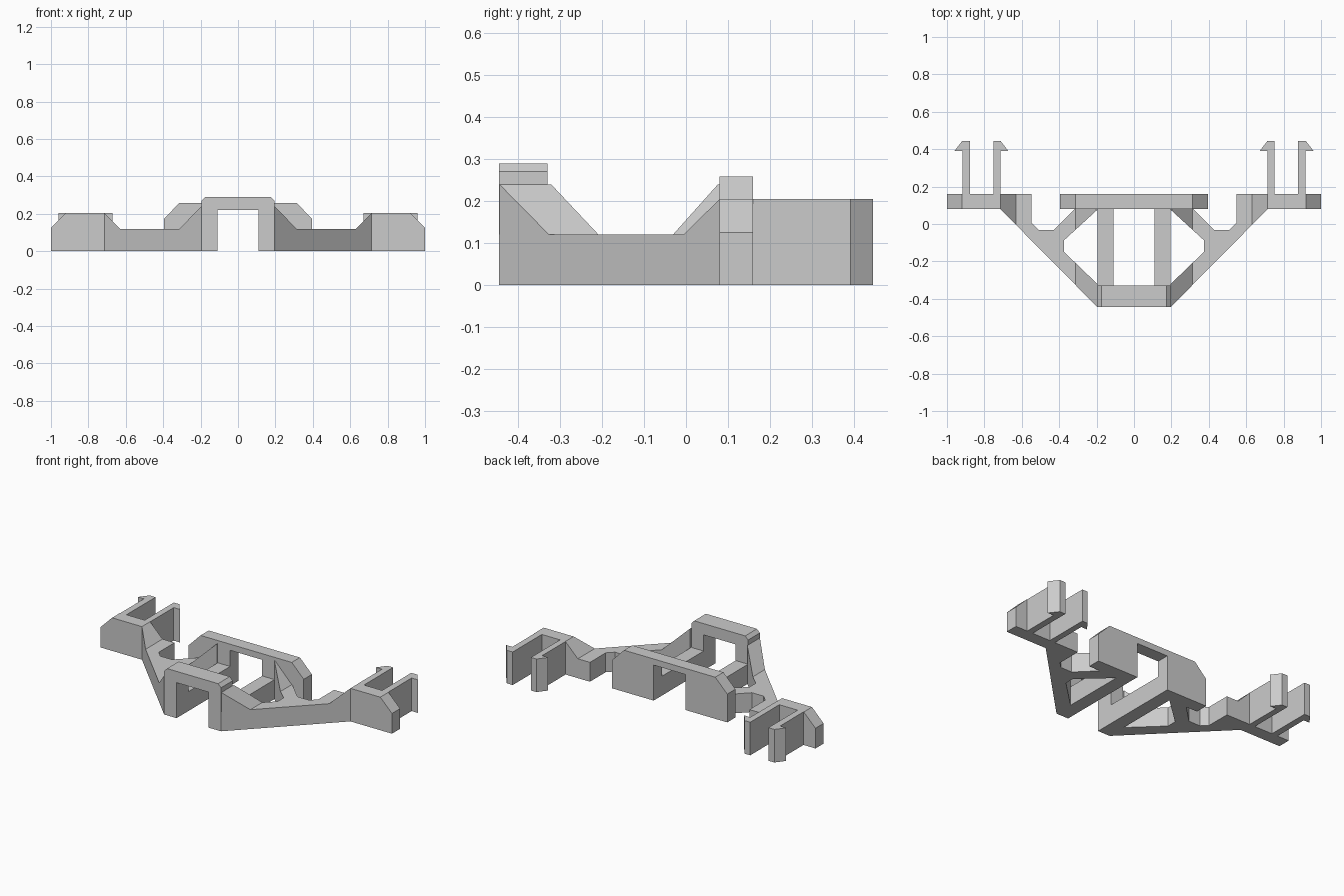
import bpy
import bmesh
from mathutils import Vector

cube = bpy.data.objects.get("Cube")
if cube:
    bpy.data.objects.remove(cube, do_unlink=True)

grey = bpy.data.materials.new("plain grey")
grey.use_nodes = True
colour = (0.6, 0.6, 0.6, 1)
grey.diffuse_color = colour
grey.node_tree.nodes["Principled BSDF"].inputs["Base Color"].default_value = colour


def prism(name, points, axis, low, high):
    """Extrude a flat outline along y (points are x, z) or z (points are x, y)."""
    bm = bmesh.new()
    place = (lambda a, b: (a, low, b)) if axis == "y" else (lambda a, b: (a, b, low))
    face = bm.faces.new([bm.verts.new(place(a, b)) for a, b in points])
    moved = bmesh.ops.extrude_face_region(bm, geom=[face])["geom"]
    depth = high - low
    shift = Vector((0, depth, 0)) if axis == "y" else Vector((0, 0, depth))
    bmesh.ops.translate(bm, vec=shift,
                        verts=[v for v in moved if isinstance(v, bmesh.types.BMVert)])
    bmesh.ops.recalc_face_normals(bm, faces=bm.faces)
    mesh = bpy.data.meshes.new(name)
    bm.to_mesh(mesh)
    bm.free()
    mesh.materials.append(grey)
    obj = bpy.data.objects.new(name, mesh)
    bpy.context.collection.objects.link(obj)
    return obj


def apply(obj, mod):
    bpy.context.view_layer.objects.active = obj
    bpy.ops.object.modifier_apply(modifier=mod.name)


def combine(obj, tool, operation):
    mod = obj.modifiers.new("cut", "BOOLEAN")
    mod.operation = operation
    mod.solver = "EXACT"
    mod.object = tool
    apply(obj, mod)
    bpy.data.objects.remove(tool, do_unlink=True)


def mirror(obj):
    apply(obj, obj.modifiers.new("mirror", "MIRROR"))


def symmetric(half):
    return half + [(-x, z) for x, z in reversed(half)]


FRONT, BACK = -0.445, 0.445
BAR_FRONT, BAR_BACK = 0.08, 0.16
LEG = 0.11          # inner face of the legs and rails
CORNER = 0.195      # outer face of the front arch
LOW, CLIP_TOP, OPENING = 0.12, 0.205, 0.22

# Front arch with clipped top corners
prism("front_arch", symmetric([(LEG, OPENING), (LEG, 0), (CORNER, 0), (CORNER, 0.27),
                               (0.175, 0.29)]), "y", FRONT, -0.33)

# Rear arch, wider, with large sloping shoulders
prism("rear_arch", symmetric([(LEG, OPENING), (LEG, 0), (0.395, 0), (0.395, 0.175),
                              (0.313, 0.258)]), "y", BAR_FRONT, BAR_BACK)

# Side arms: plan outline trimmed by the height profile
arms = prism("side_arms", [
    (LEG, -0.33), (CORNER, -0.33), (CORNER, FRONT), (0.715, BAR_FRONT),
    (1.1, BAR_FRONT), (1.1, BAR_BACK), (0.547, BAR_BACK), (0.547, 0.005),
    (0.51, -0.032), (0.43, -0.032), (0.317, BAR_FRONT), (LEG, BAR_FRONT)], "z", -0.1, 0.5)
combine(arms, prism("arm_hole", [(CORNER, -0.322), (0.375, -0.148), (0.375, -0.088),
                                 (CORNER, 0.077)], "z", -0.2, 0.6), "DIFFERENCE")
combine(arms, prism("arm_profile", [
    (0, 0), (1, 0), (1, 0.125), (0.92, CLIP_TOP), (0.715, CLIP_TOP), (0.63, LOW),
    (0.313, LOW), (0.196, 0.24), (0.196, LOW), (0, LOW)], "y", -1, 1), "INTERSECT")
mirror(arms)

# Pairs of hooked clip prongs at each end, barbs facing away from each other
for name, inner, outer, barb in (("inner_prongs", 0.752, 0.714, 0.672),
                                 ("outer_prongs", 0.877, 0.918, 0.96)):
    prongs = prism(name, [(inner, BAR_BACK), (inner, BACK), (outer, BACK), (barb, 0.39),
                          (outer, 0.39), (outer, BAR_BACK)], "z", 0, CLIP_TOP)
    mirror(prongs)
